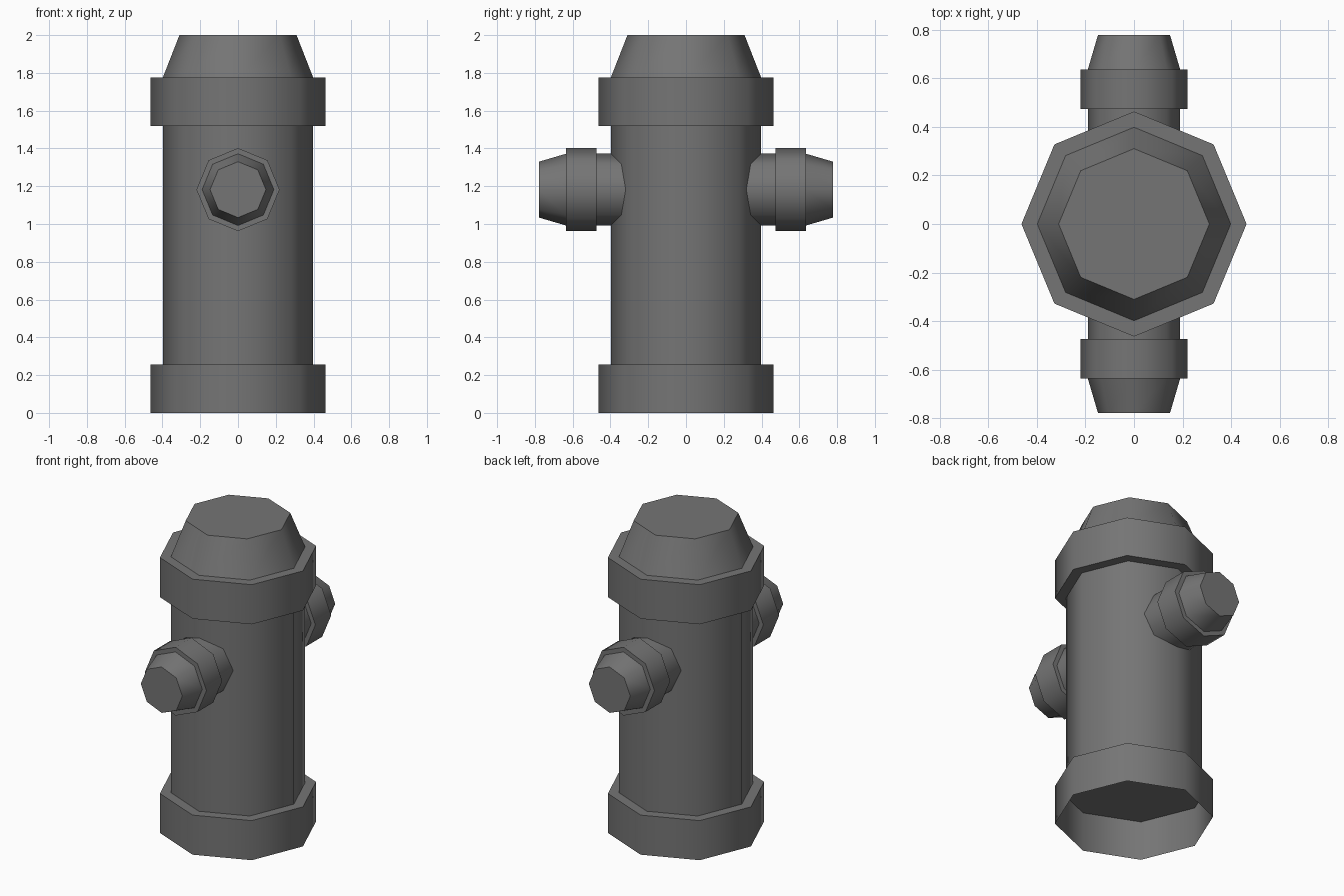
import bpy, bmesh, math
from mathutils import Matrix

if "Cube" in bpy.data.objects:
    bpy.data.objects.remove(bpy.data.objects["Cube"])

SIDES = 8

# Dark grey paint shared by every part
paint = bpy.data.materials.new("dark_grey")
paint.diffuse_color = (0.178, 0.178, 0.178, 1)
paint.use_nodes = True
paint.node_tree.nodes["Principled BSDF"].inputs["Base Color"].default_value = paint.diffuse_color


def lathe(name, profile, matrix=Matrix()):
    """Revolve (radius, height) points about z, open below and capped on top."""
    bm = bmesh.new()
    rings = []
    for r, z in profile:
        rings.append([bm.verts.new((r * math.cos(i * math.tau / SIDES),
                                    r * math.sin(i * math.tau / SIDES), z))
                      for i in range(SIDES)])
    for a, b in zip(rings, rings[1:]):
        for i in range(SIDES):
            j = (i + 1) % SIDES
            bm.faces.new((a[i], a[j], b[j], b[i]))
    bm.faces.new(rings[-1])
    bm.transform(matrix)
    mesh = bpy.data.meshes.new(name)
    bm.to_mesh(mesh)
    bm.free()
    mesh.materials.append(paint)
    obj = bpy.data.objects.new(name, mesh)
    bpy.context.collection.objects.link(obj)
    bpy.ops.object.select_all(action='DESELECT')
    obj.select_set(True)
    bpy.context.view_layer.objects.active = obj
    bpy.ops.object.shade_smooth_by_angle(angle=math.radians(50))
    return obj


# Foot flange, open underneath with a plate across its top
lathe("base_flange", [(0.463, 0), (0.463, 0.255)])

# Barrel, upper collar and tapered cap
lathe("barrel", [(0.398, 0.255), (0.398, 1.52), (0.463, 1.52),
                 (0.463, 1.775), (0.398, 1.775), (0.31, 2.0)])

# Front and back hose outlets
outlet = [(0.19, 0.3), (0.19, 0.474), (0.22, 0.474),
          (0.22, 0.635), (0.19, 0.635), (0.148, 0.778)]
for name, angle in (("front_outlet", 90), ("back_outlet", -90)):
    place = (Matrix.Translation((0, 0, 1.182))
             @ Matrix.Rotation(math.radians(angle), 4, 'X'))
    lathe(name, outlet, place)
